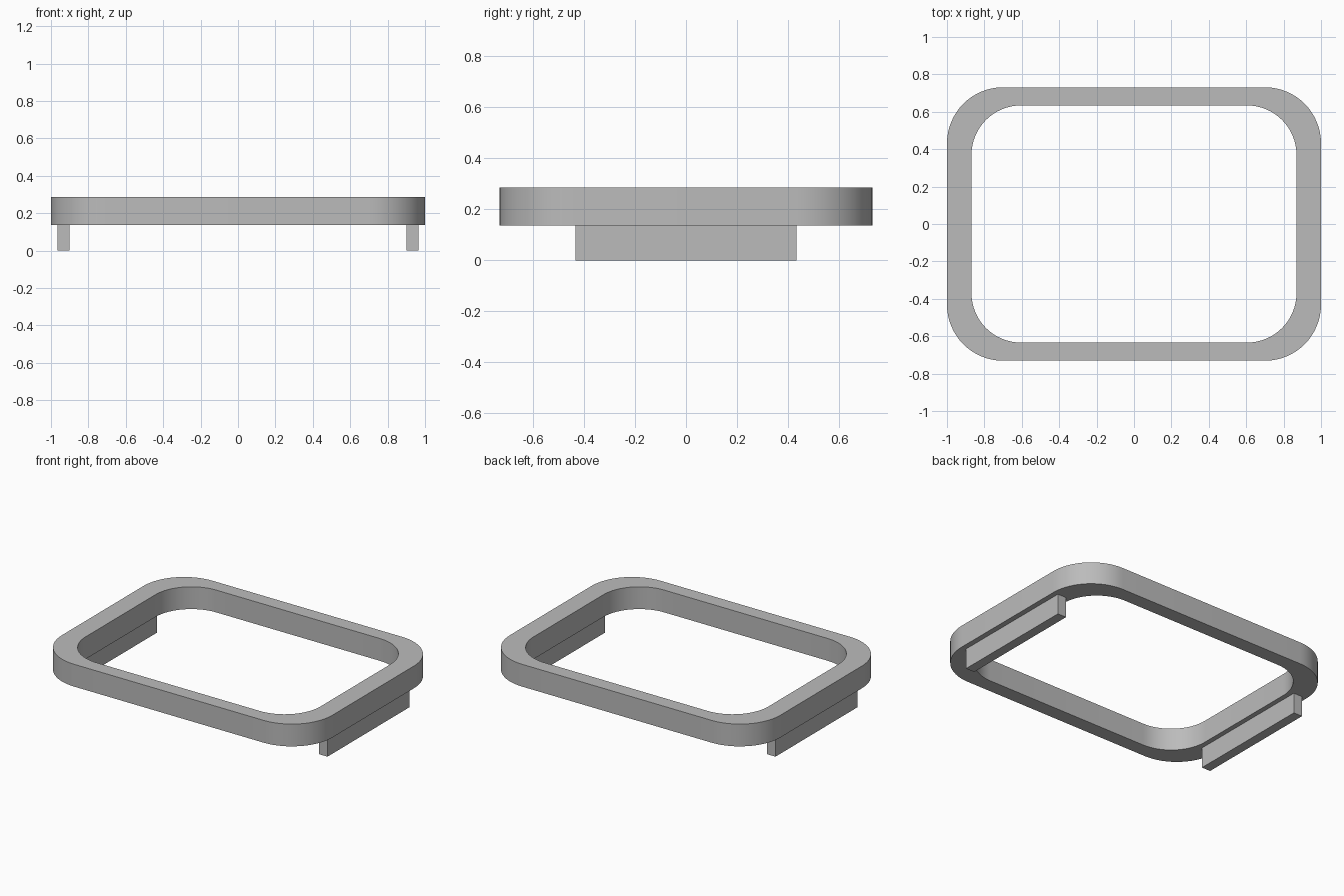
import bpy, bmesh, math

cube = bpy.data.objects.get("Cube")
if cube:
    bpy.data.objects.remove(cube, do_unlink=True)

# Single plain grey for the whole model
GREY = (0.5, 0.5, 0.5, 1.0)
grey = bpy.data.materials.new("plain grey")
grey.use_nodes = True
grey.diffuse_color = GREY
grey.node_tree.nodes["Principled BSDF"].inputs["Base Color"].default_value = GREY

FRAME_BOTTOM, FRAME_TOP = 0.137, 0.286
SEGMENTS = 16


def rounded_rectangle(half_x, half_y, radius):
    """Counter-clockwise outline with four arc corners."""
    points = []
    for corner, (sx, sy) in enumerate([(1, 1), (-1, 1), (-1, -1), (1, -1)]):
        for i in range(SEGMENTS + 1):
            a = math.pi / 2 * (corner + i / SEGMENTS)
            points.append((sx * (half_x - radius) + radius * math.cos(a),
                           sy * (half_y - radius) + radius * math.sin(a)))
    return points


def add_object(name, bm):
    bmesh.ops.recalc_face_normals(bm, faces=bm.faces)
    mesh = bpy.data.meshes.new(name)
    bm.to_mesh(mesh)
    bm.free()
    mesh.materials.append(grey)
    obj = bpy.data.objects.new(name, mesh)
    bpy.context.collection.objects.link(obj)
    return obj


# Frame: rounded ring with a squarer wall cross-section
outer = rounded_rectangle(1.0, 0.731, 0.30)
inner = rounded_rectangle(0.869, 0.634, 0.265)
bm = bmesh.new()
loops = [[bm.verts.new((x, y, z)) for x, y in outline]
         for outline, z in ((outer, FRAME_BOTTOM), (outer, FRAME_TOP),
                            (inner, FRAME_TOP), (inner, FRAME_BOTTOM))]
count = len(outer)
for k, loop in enumerate(loops):
    following = loops[(k + 1) % len(loops)]
    for i in range(count):
        j = (i + 1) % count
        bm.faces.new((loop[i], loop[j], following[j], following[i]))
frame = add_object("frame", bm)
bpy.ops.object.select_all(action='DESELECT')
frame.select_set(True)
bpy.context.view_layer.objects.active = frame
bpy.ops.object.shade_smooth_by_angle(angle=math.radians(30))

# Rails: straight bars under the two short sides
for name, side in (("left_rail", 1), ("right_rail", -1)):
    bm = bmesh.new()
    bmesh.ops.create_cube(bm, size=1)
    bmesh.ops.scale(bm, vec=(0.064, 0.866, FRAME_BOTTOM), verts=bm.verts)
    bmesh.ops.translate(bm, vec=(side * 0.933, 0, FRAME_BOTTOM / 2), verts=bm.verts)
    add_object(name, bm)
